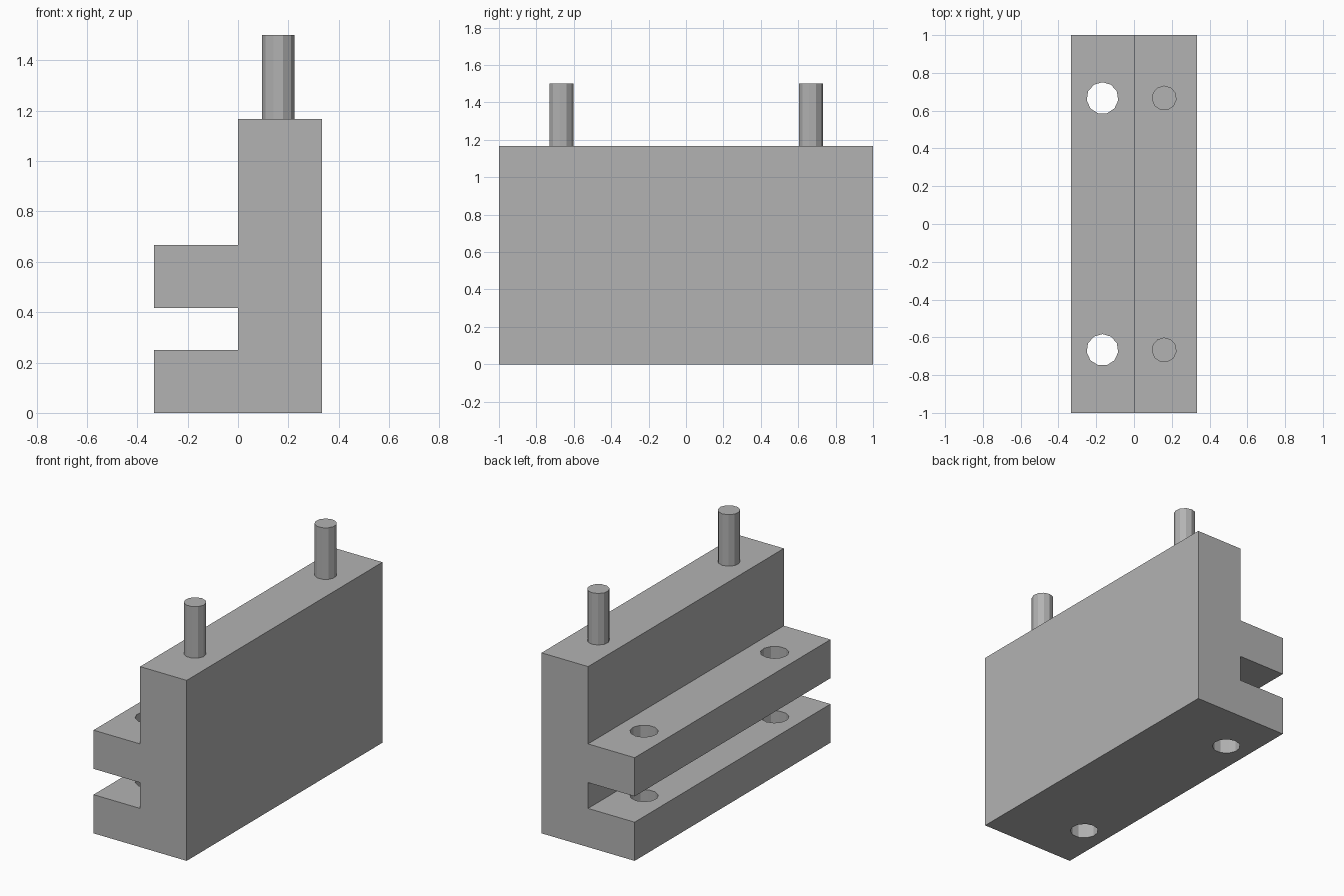
import bpy
import bmesh
from math import cos, sin, pi

cube = bpy.data.objects.get("Cube")
if cube:
    bpy.data.objects.remove(cube, do_unlink=True)

SIDES = 11
HOLE_Y = 2 / 3

grey = bpy.data.materials.new("plain grey")
grey.use_nodes = True
colour = (0.45, 0.45, 0.45, 1)
grey.diffuse_color = colour
grey.node_tree.nodes["Principled BSDF"].inputs["Base Color"].default_value = colour


def prism(name, outline, offset):
    """Extrude a closed outline along an offset into a flat-shaded solid."""
    bm = bmesh.new()
    face = bm.faces.new([bm.verts.new(p) for p in outline])
    result = bmesh.ops.extrude_face_region(bm, geom=[face])
    moved = [v for v in result["geom"] if isinstance(v, bmesh.types.BMVert)]
    bmesh.ops.translate(bm, vec=offset, verts=moved)
    bmesh.ops.recalc_face_normals(bm, faces=bm.faces)
    mesh = bpy.data.meshes.new(name)
    bm.to_mesh(mesh)
    bm.free()
    mesh.materials.append(grey)
    obj = bpy.data.objects.new(name, mesh)
    bpy.context.collection.objects.link(obj)
    return obj


def rod(name, x, y, radius, bottom, top):
    """Upright faceted rod with one corner pointing to the back."""
    ring = [(x + radius * sin(2 * pi * i / SIDES),
             y + radius * cos(2 * pi * i / SIDES), bottom) for i in range(SIDES)]
    return prism(name, ring, (0, 0, top - bottom))


# Body: upright wall with two flanges on one side
profile = [(-0.333, 0), (0.333, 0), (0.333, 1.167), (0, 1.167), (0, 0.667),
           (-0.333, 0.667), (-0.333, 0.417), (0, 0.417), (0, 0.25), (-0.333, 0.25)]
body = prism("body", [(x, -1, z) for x, z in profile], (0, 2, 0))

# Through holes in both flanges, and pins on top of the wall
for label, y in (("front", -HOLE_Y), ("back", HOLE_Y)):
    cutter = rod(label + "_hole_cutter", -0.167, y, 0.084, -0.1, 0.8)
    cutter.hide_render = True
    cutter.hide_viewport = True
    cut = body.modifiers.new(label + "_holes", "BOOLEAN")
    cut.operation = "DIFFERENCE"
    cut.solver = "EXACT"
    cut.object = cutter
    rod(label + "_pin", 0.16, y, 0.066, 1.167, 1.5)
